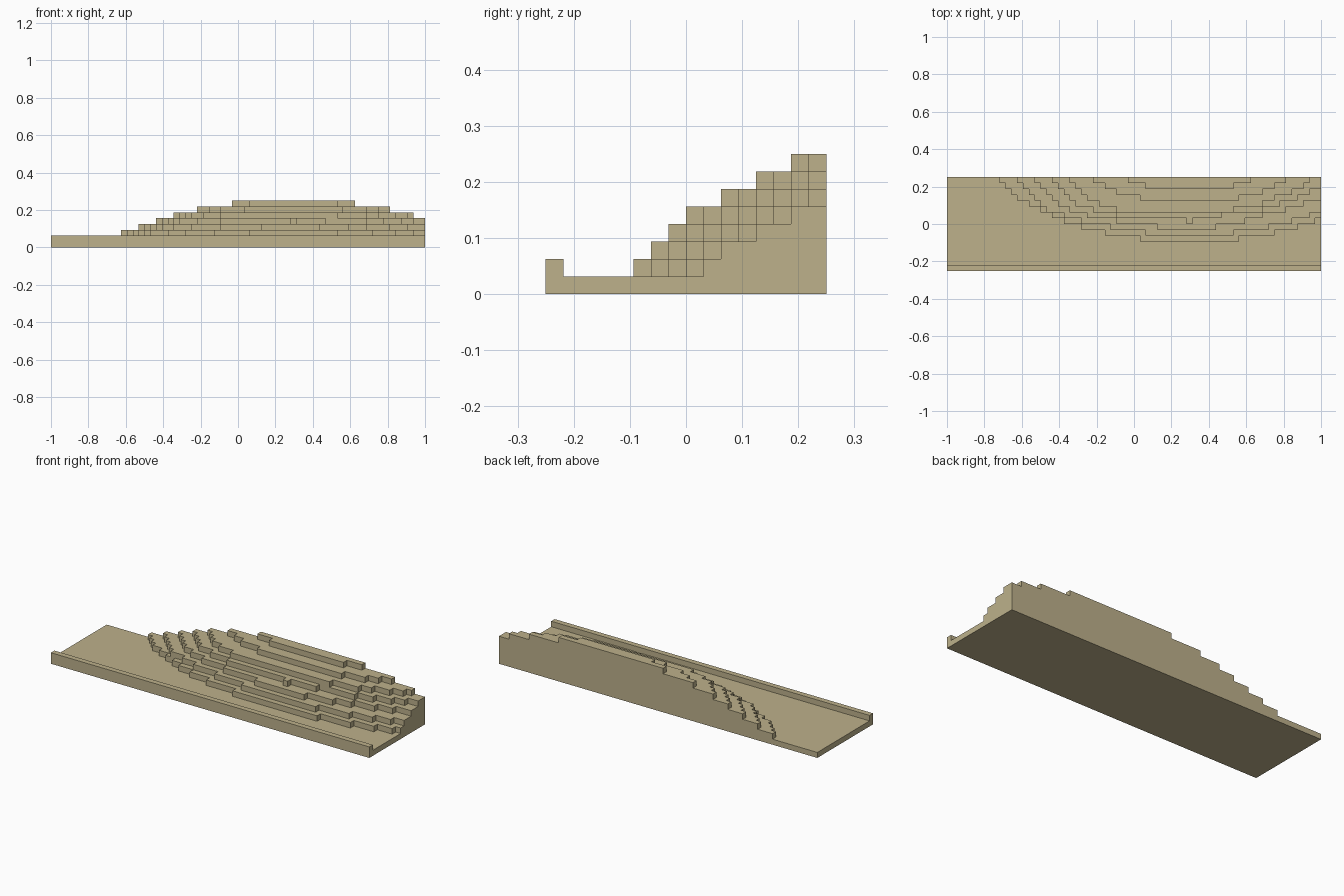
import bpy
import bmesh

UNIT = 1 / 32      # one block of the stepped terrain
HALF_LENGTH = 32   # blocks from the centre to either end
BACK = 8           # blocks from the centre to the back wall

old_cube = bpy.data.objects.get("Cube")
if old_cube:
    bpy.data.objects.remove(old_cube, do_unlink=True)

# Single sandy colour
sand = bpy.data.materials.new("sand")
sand.use_nodes = True
sand_colour = (0.51, 0.44, 0.26, 1)
sand.diffuse_color = sand_colour
sand.node_tree.nodes["Principled BSDF"].inputs["Base Color"].default_value = sand_colour


def extrude_outline(name, points, offset):
    """Make a flat face from block coordinates and extrude it into a closed solid."""
    bm = bmesh.new()
    corners = [bm.verts.new([c * UNIT for c in point]) for point in points]
    face = bm.faces.new(corners)
    result = bmesh.ops.extrude_face_region(bm, geom=[face], use_keep_orig=True)
    moved = [item for item in result["geom"] if isinstance(item, bmesh.types.BMVert)]
    bmesh.ops.translate(bm, verts=moved, vec=[c * UNIT for c in offset])
    bmesh.ops.recalc_face_normals(bm, faces=bm.faces)
    mesh = bpy.data.meshes.new(name)
    bm.to_mesh(mesh)
    bm.free()
    mesh.materials.append(sand)
    obj = bpy.data.objects.new(name, mesh)
    bpy.context.collection.objects.link(obj)
    return obj


def add_terrace(name, level, front, left_ends, right_ends):
    """Stack rows from front to back; unlisted rows widen by one block on the
    low side and keep the last listed end on the other."""
    left, right = list(left_ends), list(right_ends)
    row_count = BACK - front
    while len(left) < row_count:
        left.append(left[-1] - 1)
    while len(right) < row_count:
        right.append(right[-1])
    left_side, right_side = [], []
    for row in range(row_count):
        for y in (front + row, front + row + 1):
            left_side.append((left[row], y, level))
            right_side.append((right[row], y, level))
    outline = right_side + left_side[::-1]
    # Drop repeated corners and points lying on straight runs
    clean = []
    for point in outline:
        if clean and clean[-1] == point:
            continue
        if len(clean) > 1 and any(clean[-2][a] == clean[-1][a] == point[a] for a in (0, 1)):
            clean.pop()
        clean.append(point)
    extrude_outline(name, clean, (0, 0, 1))


# Floor slab with the raised lip along the front
floor_profile = [(-BACK, 0), (BACK, 0), (BACK, 1), (1 - BACK, 1), (1 - BACK, 2), (-BACK, 2)]
extrude_outline("floor_with_front_lip",
                [(-HALF_LENGTH, y, z) for y, z in floor_profile],
                (2 * HALF_LENGTH, 0, 0))

# Terraces: front row, then row ends on each side from front to back
terraces = [
    ("first_terrace", -3, (1, -5, -9, -12, -14, -16, -18, -20), (18, 24, 28, 31, 32)),
    ("second_terrace", -2, (2, -4, -9, -12, -15), (17, 23, 27, 30, 32)),
    ("third_terrace", -1, (4, -3, -8, -11, -13), (14, 19, 22, 26, 29, 32)),
    ("fourth_terrace", 0, (9, -3, -7, -10), (10, 15, 22, 25, 28, 30, 32)),
    ("fifth_terrace", 2, (-3, -6, -8), (17, 22, 24, 27, 29, 30)),
    ("sixth_terrace", 4, (1, -3, -5, -7), (18, 22, 24, 26)),
    ("top_terrace", 6, (2, -1), (17, 20)),
]
for level, (name, front, left_ends, right_ends) in enumerate(terraces, start=1):
    add_terrace(name, level, front, left_ends, right_ends)
